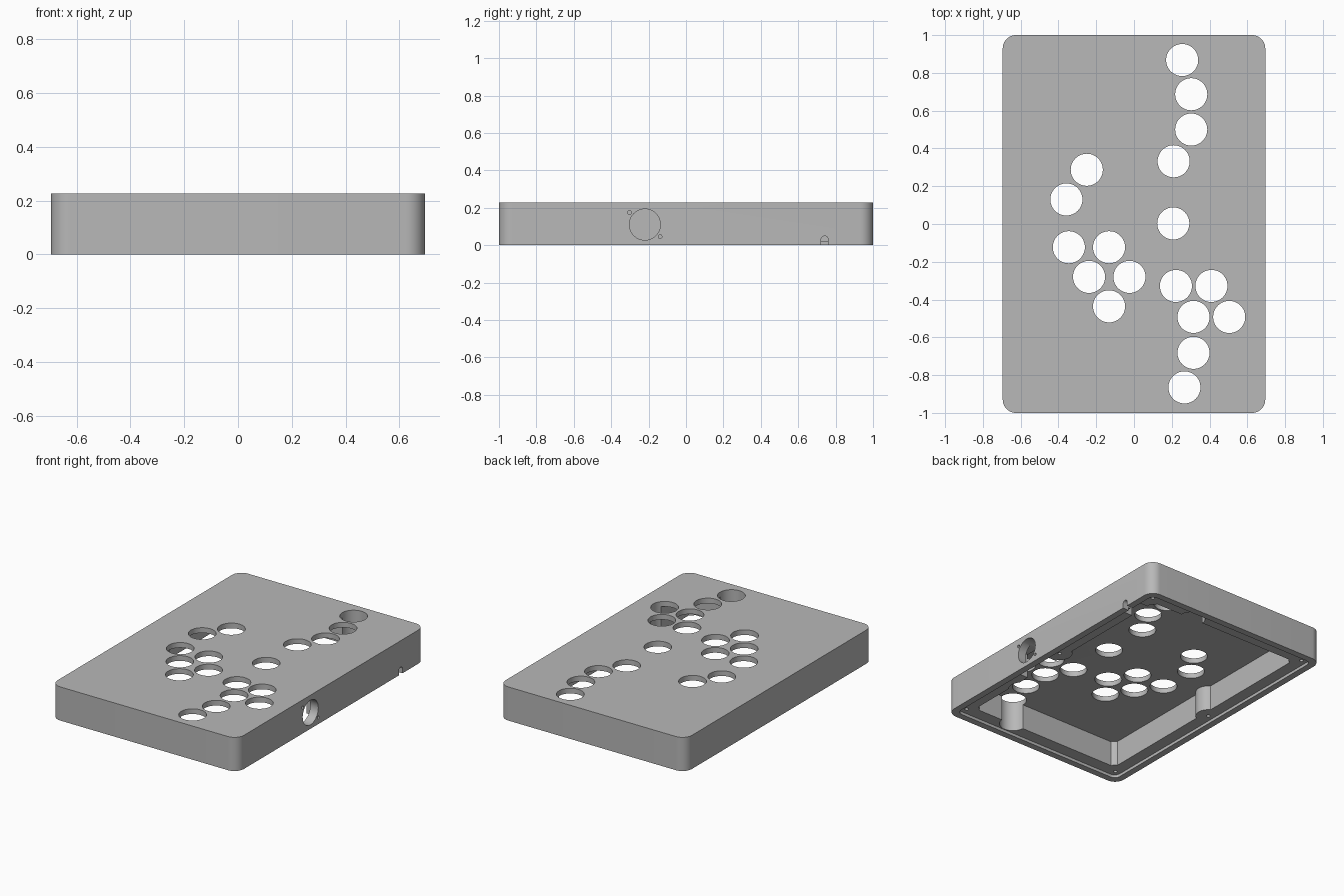
import bpy, bmesh, math
from mathutils import Matrix

if "Cube" in bpy.data.objects:
    bpy.data.objects.remove(bpy.data.objects["Cube"])

HALF_X, HALF_Y, HEIGHT = 0.695, 1.0, 0.227
LEDGE, CEILING = 0.02, 0.192
WALL_X, WALL_Y = 0.57, 0.87

grey = bpy.data.materials.new("plain grey")
grey.use_nodes = True
colour = (0.48, 0.48, 0.48, 1)
grey.diffuse_color = colour
grey.node_tree.nodes["Principled BSDF"].inputs["Base Color"].default_value = colour


def add_object(name, bm):
    bmesh.ops.recalc_face_normals(bm, faces=bm.faces)
    mesh = bpy.data.meshes.new(name)
    bm.to_mesh(mesh)
    bm.free()
    obj = bpy.data.objects.new(name, mesh)
    obj.data.materials.append(grey)
    bpy.context.collection.objects.link(obj)
    return obj


def rounded_slab(name, hx, hy, z0, z1, radius, centre=(0, 0), steps=10):
    """Upright prism with a rounded rectangle outline."""
    bm = bmesh.new()
    ring = []
    for i, (sx, sy) in enumerate([(1, 1), (-1, 1), (-1, -1), (1, -1)]):
        for k in range(steps + 1):
            a = (i + k / steps) * math.pi / 2
            ring.append(bm.verts.new((
                centre[0] + sx * (hx - radius) + radius * math.cos(a),
                centre[1] + sy * (hy - radius) + radius * math.sin(a), z0)))
    face = bm.faces.new(ring)
    extruded = bmesh.ops.extrude_face_region(bm, geom=[face])["geom"]
    bmesh.ops.translate(bm, vec=(0, 0, z1 - z0),
                        verts=[v for v in extruded if isinstance(v, bmesh.types.BMVert)])
    return add_object(name, bm)


def cylinder(name, centre, radius, depth, axis="Z", sides=48):
    bm = bmesh.new()
    turn = Matrix.Rotation(math.pi / 2, 4, "Y") if axis == "X" else Matrix()
    bmesh.ops.create_cone(bm, cap_ends=True, segments=sides, radius1=radius,
                          radius2=radius, depth=depth,
                          matrix=Matrix.Translation(centre) @ turn)
    return add_object(name, bm)


def box(name, low, high):
    bm = bmesh.new()
    size = [b - a for a, b in zip(low, high)]
    mid = [(a + b) / 2 for a, b in zip(low, high)]
    bmesh.ops.create_cube(bm, size=1, matrix=Matrix.Translation(mid) @ Matrix.Diagonal((*size, 1)))
    return add_object(name, bm)


def cut(target, cutter):
    """Subtract the cutter and throw it away."""
    cutter.hide_render = True
    mod = target.modifiers.new("cut", "BOOLEAN")
    mod.operation = "DIFFERENCE"
    mod.solver = "EXACT"
    mod.object = cutter
    bpy.context.view_layer.objects.active = target
    bpy.ops.object.modifier_apply(modifier=mod.name)
    bpy.data.objects.remove(cutter)


# Outer shell with a shallow rebate underneath for a base plate
case = rounded_slab("case", HALF_X, HALF_Y, 0, HEIGHT, 0.07)
cut(case, rounded_slab("rebate", 0.65, 0.955, -0.1, LEDGE, 0.04))

# Inner cavity, leaving round screw posts at the corners and mid sides
posts = [(sx * 0.61, y) for sx in (-1, 1) for y in (-0.91, 0, 0.91)]
cavity = rounded_slab("cavity", WALL_X, WALL_Y, 0.005, CEILING, 0.01, steps=2)
for x, y in posts:
    cut(cavity, cylinder("post", (x, y, 0.1), 0.08, 0.6))
cut(case, cavity)
for x, y in posts:
    cut(case, cylinder("screw_hole", (x, y, 0.06), 0.012, 0.11, sides=16))

# Button holes, running down through the walls where they overlap
buttons = [(0.255, 0.868), (0.303, 0.687), (0.303, 0.5), (0.21, 0.332), (0.208, 0.003),
           (0.222, -0.328), (0.41, -0.328), (0.315, -0.492), (0.504, -0.492),
           (0.315, -0.682), (0.267, -0.865), (-0.25, 0.287), (-0.358, 0.13),
           (-0.345, -0.123), (-0.132, -0.123), (-0.238, -0.28), (-0.024, -0.28),
           (-0.132, -0.436)]
for x, y in buttons:
    cut(case, cylinder("button_hole", (x, y, 0.21), 0.085, 0.4))

# Socket in the right-hand wall: thinned pocket, round opening, two screw holes
cut(case, box("socket_pocket", (0.5, -0.36, 0.008), (0.635, -0.085, 0.186)))
cut(case, cylinder("socket_hole", (0.65, -0.22, 0.11), 0.083, 0.22, "X"))
for y, z in [(-0.302, 0.175), (-0.138, 0.045)]:
    cut(case, cylinder("socket_screw_hole", (0.65, y, z), 0.01, 0.22, "X", 16))

# Arched cable notch at the bottom edge
cut(case, box("notch_pocket", (0.5, 0.66, 0.008), (0.635, 0.81, 0.1)))
cut(case, box("notch_slot", (0.54, 0.722, -0.05), (0.8, 0.76, 0.03)))
cut(case, cylinder("notch_arch", (0.67, 0.741, 0.03), 0.019, 0.26, "X", 24))

bpy.ops.object.select_all(action="DESELECT")
case.select_set(True)
bpy.context.view_layer.objects.active = case
bpy.ops.object.shade_smooth_by_angle(angle=math.radians(30))
